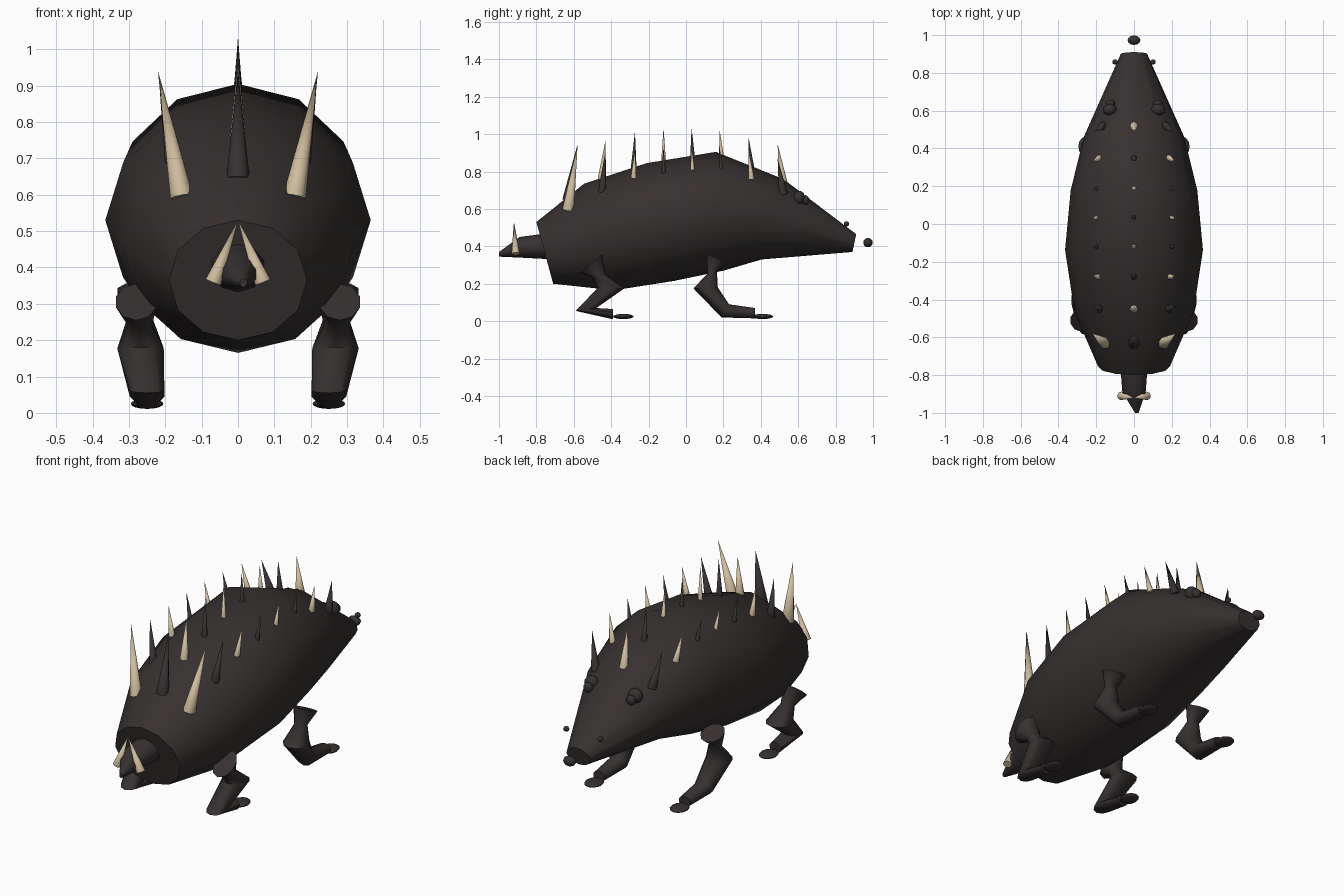
import bpy, math
from mathutils import Vector

if "Cube" in bpy.data.objects:
    bpy.data.objects.remove(bpy.data.objects["Cube"], do_unlink=True)


def make_material(name, rgb):
    mat = bpy.data.materials.new(name)
    mat.use_nodes = True
    mat.diffuse_color = (*rgb, 1)
    mat.node_tree.nodes["Principled BSDF"].inputs["Base Color"].default_value = (*rgb, 1)
    return mat


hide = make_material("dark brown hide", (0.038, 0.030, 0.030))
horn = make_material("pale horn", (0.62, 0.50, 0.34))


def finish(obj, name, mat, angle=50):
    obj.name = obj.data.name = name
    obj.data.materials.append(mat)
    obj.data.shade_smooth()
    obj.data.set_sharp_from_angle(angle=math.radians(angle))
    return obj


def loft(name, rings, sides, mat, angle=50):
    """Tube through tilted elliptical rings: (top y, top z, bottom y, bottom z, centre x, half width)."""
    verts, faces = [], []
    for ty, tz, by, bz, cx, hw in rings:
        for i in range(sides):
            a = 2 * math.pi * i / sides
            t = (1 + math.cos(a)) / 2
            verts.append((cx + hw * math.sin(a), by + (ty - by) * t, bz + (tz - bz) * t))
    for r in range(len(rings) - 1):
        for i in range(sides):
            j = (i + 1) % sides
            faces.append((r * sides + i, r * sides + j, (r + 1) * sides + j, (r + 1) * sides + i))
    faces.append(tuple(reversed(range(sides))))
    faces.append(tuple(range(len(verts) - sides, len(verts))))
    mesh = bpy.data.meshes.new(name)
    mesh.from_pydata(verts, [], faces)
    mesh.update()
    obj = bpy.data.objects.new(name, mesh)
    bpy.context.collection.objects.link(obj)
    return finish(obj, name, mat, angle)


def ball(name, loc, radii):
    bpy.ops.mesh.primitive_uv_sphere_add(segments=12, ring_count=8, location=loc)
    obj = bpy.context.object
    obj.scale = radii
    return finish(obj, name, hide)


def spike(name, base, tip, radius, mat):
    base, tip = Vector(base), Vector(tip)
    axis = tip - base
    bpy.ops.mesh.primitive_cone_add(vertices=8, radius1=radius, radius2=0, depth=axis.length,
                                    location=(base + tip) / 2,
                                    rotation=axis.to_track_quat('Z', 'Y').to_euler())
    return finish(bpy.context.object, name, mat, 60)


# Body and tail
loft("body", [(-.80, .53, -.71, .20, 0, .19),
              (-.545, .735, -.385, .165, 0, .315),
              (-.21, .845, -.065, .215, 0, .365),
              (.16, .905, .20, .27, 0, .335),
              (.52, .76, .405, .33, 0, .265),
              (.91, .465, .89, .37, 0, .07)], 12, hide)
loft("tail", [(-.70, .475, -.70, .33, 0, .08),
              (-.89, .45, -.89, .34, 0, .065),
              (-1, .37, -1, .345, .015, .01)], 10, hide)

# Nose at the head end
ball("nose", (0, .973, .42), (.034, .025, .025))

# Legs: hourglass thigh, shin, flat foot and toe
front_leg = [(.11, .36, .23, .31, .275, .06), (.115, .255, .165, .27, .27, .035),
             (.04, .175, .17, .18, .268, .067), (.19, .02, .23, .09, .25, .05),
             (.37, .015, .37, .07, .25, .035)]
rear_leg = [(-.57, .255, -.45, .355, .28, .058), (-.50, .235, -.43, .25, .27, .035),
            (-.47, .18, -.33, .175, .268, .067), (-.59, .055, -.48, .07, .25, .05),
            (-.39, .01, -.39, .065, .25, .035)]

for side, s in (("left", 1), ("right", -1)):
    for part, rings, toe_y in (("front", front_leg, .41), ("rear", rear_leg, -.335)):
        loft(f"{side}_{part}_leg", [(*r[:4], s * r[4], r[5]) for r in rings], 10, hide, 60)
        ball(f"{side}_{part}_toe", (s * .25, toe_y, .025), (.045, .055, .014))
    ball(f"{side}_eye", (s * .128, .605, .66), (.038, .032, .037))
    ball(f"{side}_pupil", (s * .125, .638, .648), (.026, .02, .026))
    ball(f"{side}_nostril", (s * .10, .858, .52), (.015, .014, .014))
    spike(f"{side}_tail_spike", (s * .068, -.91, .36), (0, -.92, .53), .023, horn)

# Three rows of back spikes in alternating colours:
# (base y, tip y, radius, centre base z, centre tip z, side base x, side base z, side tip z)
back = [(-.63, -.58, .032, .645, .945, .155, .595, .94),
        (-.45, -.43, .022, .76, .97, .18, .69, .91),
        (-.28, -.273, .016, .81, 1.015, .19, .765, .92),
        (-.12, -.12, .013, .85, 1.035, .195, .785, .93),
        (.035, .03, .013, .87, 1.035, .195, .80, .935),
        (.19, .18, .014, .87, 1.02, .193, .79, .925),
        (.35, .335, .017, .81, .98, .185, .76, .91),
        (.52, .49, .024, .735, .945, .165, .68, .87)]
for i, (by, ty, r, cz, ctz, sx, sz, stz) in enumerate(back):
    odd = i % 2
    spike(f"centre_spike_{i + 1}", (0, by, cz), (0, ty, ctz), r, horn if odd else hide)
    for side, s in (("left", 1), ("right", -1)):
        tip_x = .15 + .07 * (stz - .59) / .35
        spike(f"{side}_spike_{i + 1}", (s * sx, by, sz), (s * max(tip_x, sx + .01), ty, stz), r,
              hide if odd else horn)
